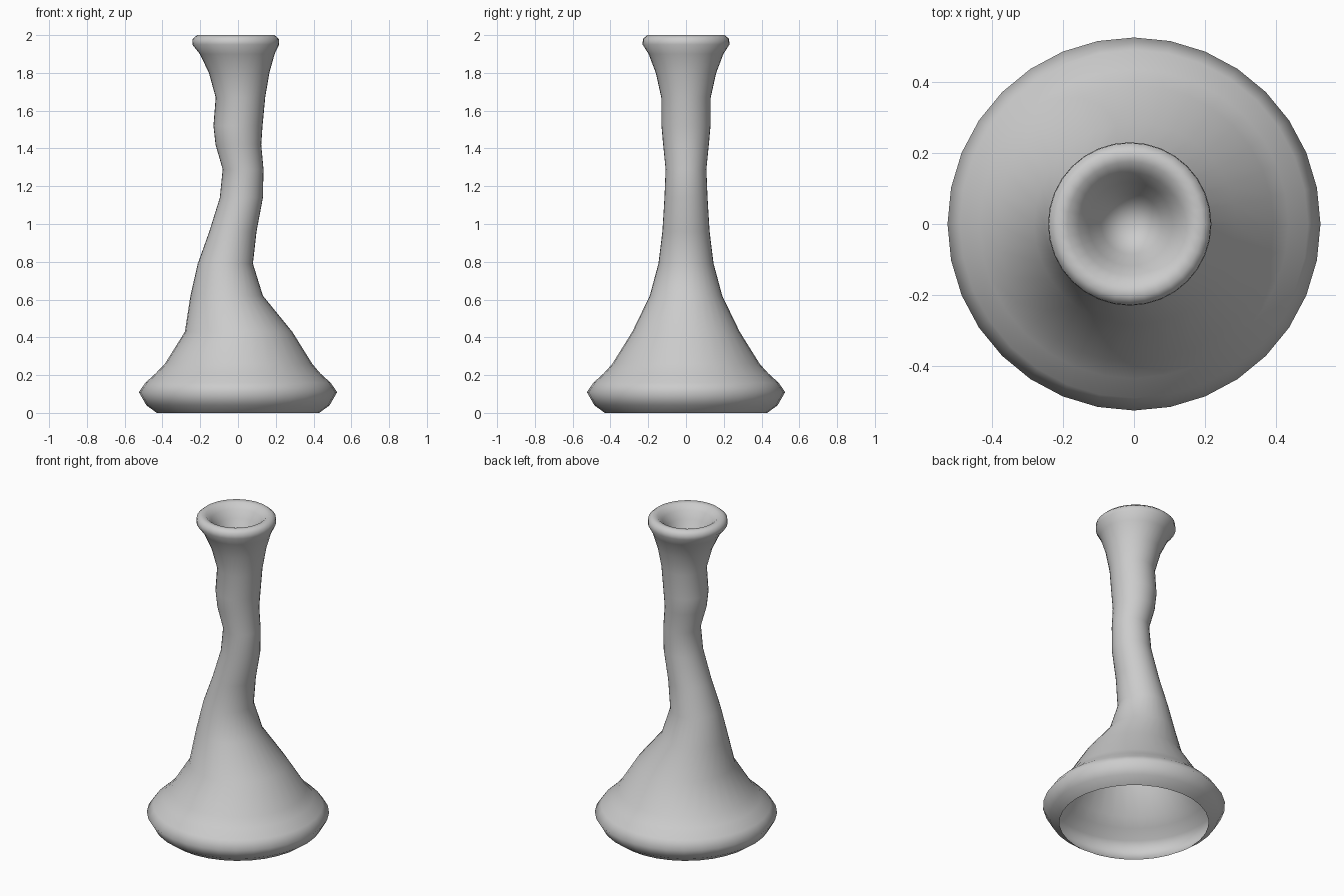
import bpy, bmesh, math

SIDES = 32
# Rings as (height, centre x, radius): outer wall upwards, lip, then funnel downwards
RINGS = [
    (0.0, 0, 0.43), (0.04, 0, 0.485), (0.11, 0, 0.525), (0.16, 0, 0.49),
    (0.21, 0.0, 0.435), (0.26, 0.003, 0.39), (0.43, 0.003, 0.284),
    (0.62, -0.06, 0.192), (0.79, -0.067, 0.146), (0.96, -0.027, 0.125),
    (1.14, 0.018, 0.114), (1.29, 0.027, 0.108), (1.42, 0.002, 0.121),
    (1.52, 0.0, 0.13), (1.67, 0.013, 0.131), (1.80, 0.006, 0.160),
    (1.90, -0.004, 0.198), (1.95, -0.012, 0.230), (1.98, -0.012, 0.228),
    (2.0, -0.012, 0.205), (1.995, -0.012, 0.175), (1.965, -0.011, 0.145),
    (1.92, -0.010, 0.118), (1.85, -0.008, 0.085),
]
TIP = (-0.008, 0, 1.74)

bm = bmesh.new()


def ring(z, cx, r):
    return [bm.verts.new((cx + r * math.cos(2 * math.pi * i / SIDES),
                          r * math.sin(2 * math.pi * i / SIDES), z))
            for i in range(SIDES)]


# Bent hollow body, open underneath
loops = [ring(*r) for r in RINGS]
for a, b in zip(loops, loops[1:]):
    for i in range(SIDES):
        j = (i + 1) % SIDES
        bm.faces.new((a[i], a[j], b[j], b[i]))

# Funnel bottom
tip = bm.verts.new(TIP)
for i in range(SIDES):
    bm.faces.new((loops[-1][i], loops[-1][(i + 1) % SIDES], tip))
for f in bm.faces:
    f.smooth = True

mesh = bpy.data.meshes.new("candlestick")
bm.to_mesh(mesh)
bm.free()
body = bpy.data.objects.new("candlestick", mesh)
bpy.context.collection.objects.link(body)

grey = bpy.data.materials.new("plain grey")
grey.diffuse_color = (0.6, 0.6, 0.6, 1)
mesh.materials.append(grey)
